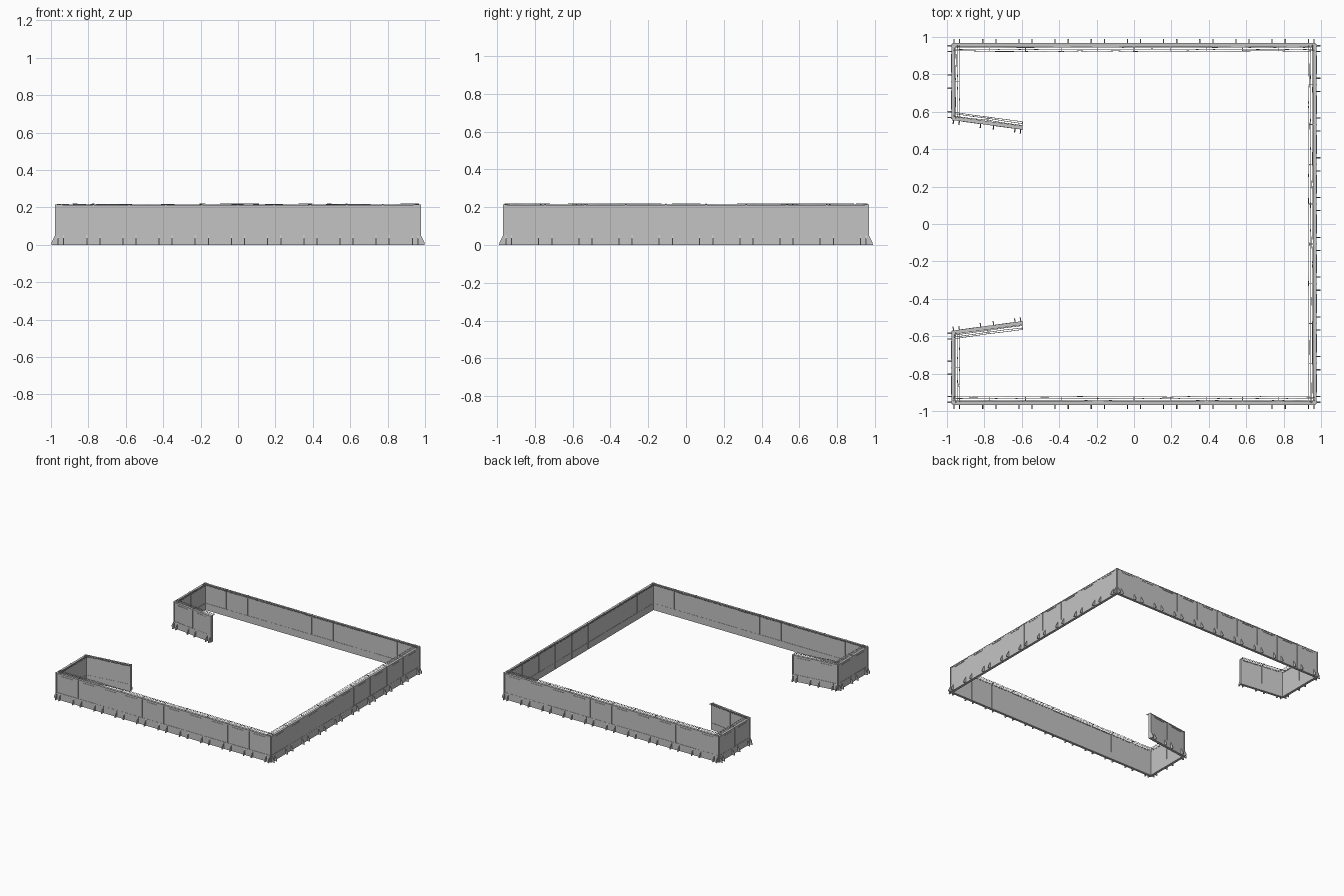
import bpy, bmesh, random
from mathutils import Vector

random.seed(4)
cube = bpy.data.objects.get("Cube")
if cube:
    bpy.data.objects.remove(cube, do_unlink=True)

grey = bpy.data.materials.new("concrete_grey")
grey.use_nodes = True
COLOUR = (0.55, 0.55, 0.55, 1)
grey.diffuse_color = COLOUR
grey.node_tree.nodes["Principled BSDF"].inputs["Base Color"].default_value = COLOUR

TOP = 0.208      # panel height
HALF = 0.008     # half the panel thickness
BAND = 0.056     # height of the base band

# Path of the wall, with the inside always on the left, and panels per run
path = [(-0.6, -0.53), (-0.967, -0.58), (-0.967, -0.957), (0.967, -0.957),
        (0.967, 0.957), (-0.967, 0.957), (-0.967, 0.565), (-0.6, 0.515)]
counts = [2, 2, 10, 9, 10, 2, 2]

parts = {name: bmesh.new() for name in
         ("wall_panels", "base_bands", "joint_posts", "top_rails",
          "panel_ribs", "foot_braces", "wire_arms")}


class Run:
    """Straight run of wall: s along it, t outwards, z up."""
    def __init__(self, a, b, count):
        self.a = Vector((*a, 0))
        d = Vector((*b, 0)) - self.a
        self.length, self.count = d.length, count
        self.step = self.length / count
        self.along = d.normalized()
        self.out = Vector((self.along.y, -self.along.x, 0))

    def at(self, s, t, z):
        return self.a + self.along * s + self.out * t + Vector((0, 0, z))

    def prism(self, name, s0, s1, profile):
        """Extrude a (t, z) outline from s0 to s1."""
        bm = parts[name]
        ends = [[bm.verts.new(self.at(s, t, z)) for t, z in profile] for s in (s0, s1)]
        n = len(profile)
        bm.faces.new(ends[0])
        bm.faces.new(ends[1][::-1])
        for i in range(n):
            j = (i + 1) % n
            bm.faces.new((ends[0][j], ends[0][i], ends[1][i], ends[1][j]))

    def box(self, name, s0, s1, t0, t1, z0, z1):
        self.prism(name, s0, s1, [(t0, z0), (t1, z0), (t1, z1), (t0, z1)])


runs = [Run(a, b, n) for a, b, n in zip(path, path[1:], counts)]

for run in runs:
    for i in range(run.count):
        s0, s1 = i * run.step, (i + 1) * run.step
        shift = random.uniform(-0.001, 0.001)
        # Panel, base band and top rail
        run.box("wall_panels", s0 + 0.001, s1 - 0.001, shift - HALF, shift + HALF, 0, TOP)
        run.box("base_bands", s0 + 0.003, s1 - 0.003, -HALF - 0.002, HALF + 0.002, 0, BAND)
        run.box("top_rails", s0, s1, -HALF - 0.002, HALF + 0.002, TOP - 0.004, TOP + 0.004)
        # Short rib near the top of the panel
        mid = (s0 + s1) / 2
        run.box("panel_ribs", mid - 0.05, mid + 0.05, HALF, HALF + 0.003, 0.192, 0.196)
        # Pair of triangular braces on the outer foot
        for s in (s0 + 0.035, s1 - 0.035):
            run.prism("foot_braces", s - 0.003, s + 0.003,
                      [(HALF, 0), (0.031, 0), (0.03, 0.012), (HALF, BAND)])
    # Posts at the joints, each with an arm that carries the wires inwards
    for i in range(run.count + 1):
        s = i * run.step
        run.box("joint_posts", s - 0.004, s + 0.004, -HALF - 0.003, HALF + 0.003, 0, TOP + 0.006)
        run.prism("wire_arms", s - 0.002, s + 0.002,
                  [(0, TOP), (0, TOP + 0.005), (-0.034, 0.219), (-0.034, 0.215)])
    # Braces at both ends show on the corner
    for s in (0.004, run.length - 0.004):
        run.prism("foot_braces", s - 0.003, s + 0.003,
                  [(HALF, 0), (0.031, 0), (0.03, 0.012), (HALF, BAND)])

for name, bm in parts.items():
    bmesh.ops.recalc_face_normals(bm, faces=bm.faces)
    mesh = bpy.data.meshes.new(name)
    bm.to_mesh(mesh)
    bm.free()
    mesh.materials.append(grey)
    bpy.context.collection.objects.link(bpy.data.objects.new(name, mesh))

# Loose wires strung along the inner side of the top
wires = bpy.data.curves.new("top_wires", "CURVE")
wires.dimensions = "3D"
wires.bevel_depth = 0.0015
wires.bevel_resolution = 0
wires.use_fill_caps = True
for run in runs:
    for offset in (0.014, 0.024, 0.033):
        spline = wires.splines.new("POLY")
        n = run.count * 2
        spline.points.add(n)
        for k, point in enumerate(spline.points):
            wobble = random.uniform(-0.002, 0.002)
            height = 0.217 + random.uniform(-0.002, 0.001)
            point.co = (*run.at(run.length * k / n, wobble - offset, height), 1)
wires.materials.append(grey)
bpy.context.collection.objects.link(bpy.data.objects.new("top_wires", wires))
